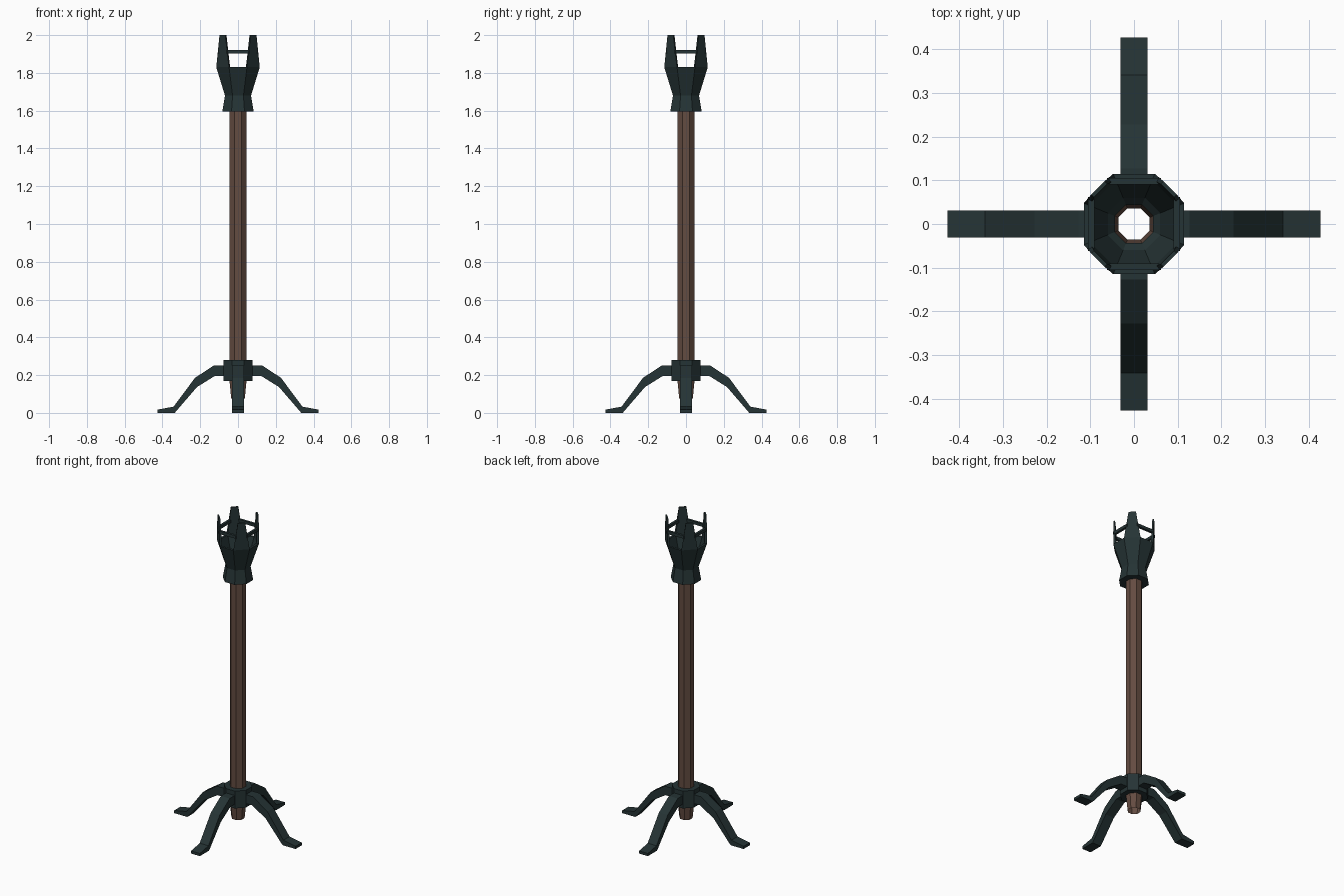
import bpy, bmesh, math
from mathutils import Matrix

if "Cube" in bpy.data.objects:
    bpy.data.objects.remove(bpy.data.objects["Cube"])

def material(name, rgb):
    m = bpy.data.materials.new(name)
    m.diffuse_color = (*rgb, 1)
    m.use_nodes = True
    m.node_tree.nodes["Principled BSDF"].inputs["Base Color"].default_value = m.diffuse_color
    return m

IRON = material("dark iron", (0.0185, 0.0335, 0.035))
WOOD = material("brown wood", (0.127, 0.072, 0.053))

def finish(name, bm, mat):
    bmesh.ops.recalc_face_normals(bm, faces=bm.faces)
    me = bpy.data.meshes.new(name)
    bm.to_mesh(me)
    bm.free()
    me.materials.append(mat)
    ob = bpy.data.objects.new(name, me)
    bpy.context.collection.objects.link(ob)
    return ob

def octagon_lathe(name, profile, mat, closed=True):
    """Eight-sided lathe; profile holds (flat-side distance, z)."""
    bm = bmesh.new()
    rings = []
    for a, z in profile:
        r = a / math.cos(math.pi / 8)
        rings.append([bm.verts.new((r * math.cos(t), r * math.sin(t), z))
                      for t in [math.pi / 8 + k * math.pi / 4 for k in range(8)]])
    pairs = list(zip(rings, rings[1:]))
    if closed:
        pairs.append((rings[-1], rings[0]))
    for lo, hi in pairs:
        for k in range(8):
            n = (k + 1) % 8
            bm.faces.new((lo[k], lo[n], hi[n], hi[k]))
    return finish(name, bm, mat)

def loft(name, sections, mat, angle):
    """Skin a row of four-point sections, cap the ends, turn about z."""
    bm = bmesh.new()
    rings = [[bm.verts.new(p) for p in s] for s in sections]
    for a, b in zip(rings, rings[1:]):
        for k in range(4):
            n = (k + 1) % 4
            bm.faces.new((a[k], a[n], b[n], b[k]))
    bm.faces.new(rings[0])
    bm.faces.new(rings[-1])
    bmesh.ops.rotate(bm, verts=bm.verts, cent=(0, 0, 0),
                     matrix=Matrix.Rotation(angle, 3, 'Z'))
    return finish(name, bm, mat)

# Hollow wooden pole with tapered lower end
octagon_lathe("pole", [(0.036, 0.075), (0.045, 0.17), (0.045, 1.66)], WOOD, closed=False)

# Collar holding the legs
octagon_lathe("leg_collar", [(0.044, 0.17), (0.077, 0.17), (0.077, 0.28), (0.044, 0.28)], IRON)

# Flared socket and open cup
octagon_lathe("cup", [(0.044, 1.595), (0.083, 1.595), (0.069, 1.68), (0.115, 1.83),
                      (0.101, 1.83), (0.06, 1.69), (0.044, 1.67)], IRON)

# Leg outline: (top x, top z, bottom x, bottom z)
leg = [(0.06, 0.252, 0.06, 0.196), (0.127, 0.252, 0.122, 0.196),
       (0.228, 0.185, 0.217, 0.137), (0.341, 0.033, 0.335, 0.0),
       (0.427, 0.017, 0.427, 0.0)]
W = 0.031
for i in range(4):
    ang = i * math.pi / 2
    # Bent legs on the axes
    loft(f"leg_{i + 1}", [[(tx, -W, tz), (tx, W, tz), (bx, W, bz), (bx, -W, bz)]
                          for tx, tz, bx, bz in leg], IRON, ang)
    # Tapered prongs on the diagonal sides of the cup
    loft(f"prong_{i + 1}", [[(o, -wo, z), (o, wo, z), (n, wi, z), (n, -wi, z)]
                            for o, wo, n, wi, z in [(0.115, 0.0476, 0.101, 0.0418, 1.83),
                                                    (0.117, 0.0216, 0.108, 0.0216, 2.0)]],
         IRON, ang + math.pi / 4)
    # Bars joining neighbouring prongs
    loft(f"bar_{i + 1}", [[(0.09, y, 1.903), (0.105, y, 1.903), (0.105, y, 1.922), (0.09, y, 1.922)]
                          for y in (-0.062, 0.062)], IRON, ang)
